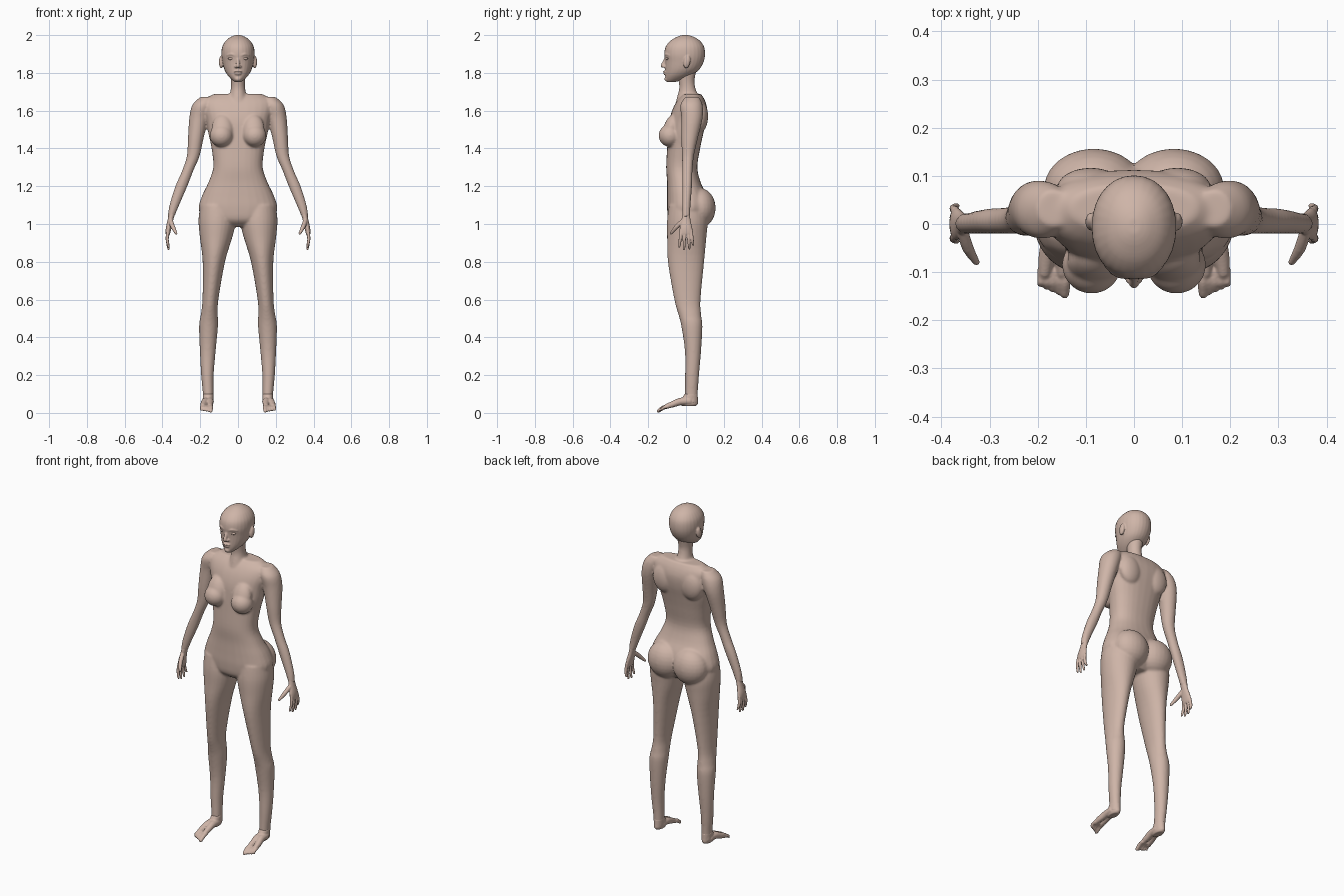
import bpy, bmesh, math
from mathutils import Vector, Matrix

skin = bpy.data.materials.new("skin")
skin.diffuse_color = (0.62, 0.46, 0.39, 1)


def bridge(bm, rings):
    """Close a stack of vertex rings into a solid."""
    n = len(rings[0])
    for a, b in zip(rings, rings[1:]):
        for i in range(n):
            bm.faces.new((a[i], a[(i + 1) % n], b[(i + 1) % n], b[i]))
    bm.faces.new(rings[0][::-1])
    bm.faces.new(rings[-1])


def spline(rows, steps=4):
    """Smoothly resample a table of section values."""
    out = []
    for i in range(len(rows) - 1):
        p = [rows[max(i - 1, 0)], rows[i], rows[i + 1], rows[min(i + 2, len(rows) - 1)]]
        for k in range(steps):
            t = k / steps
            out.append([0.5 * (2 * b + (c - a) * t + (2 * a - 5 * b + 4 * c - d) * t * t
                               + (3 * b - a - 3 * c + d) * t ** 3) for a, b, c, d in zip(*p)])
    return out + [list(rows[-1])]


def loft(bm, rows, side=1, power=2.0, n=28):
    """Horizontal sections: height, centre x, half width, front y, back y."""
    rings = []
    for z, cx, rx, y0, y1 in spline(rows):
        ring = []
        for i in range(n):
            a = 2 * math.pi * i / n
            c, s = math.cos(a), math.sin(a)
            x = cx + rx * math.copysign(abs(c) ** (2 / power), c)
            y = (y0 + y1) / 2 + (y1 - y0) / 2 * math.copysign(abs(s) ** (2 / power), s)
            ring.append(bm.verts.new((side * x, y, z)))
        rings.append(ring)
    bridge(bm, rings)


def tube(bm, pts, side=1, n=12):
    """Round limb through points (x, y, z, radius) with rounded ends."""
    rows = spline(pts, 3)
    P = [Vector(r[:3]) for r in rows]
    d0, d1 = (P[0] - P[1]).normalized(), (P[-1] - P[-2]).normalized()
    r0, r1 = rows[0][3], rows[-1][3]
    items = [(P[0] + d0 * r0 * .8, r0 * .5)] + [(p, r[3]) for p, r in zip(P, rows)] \
        + [(P[-1] + d1 * r1 * .8, r1 * .5)]
    rot = (P[-1] - P[0]).to_track_quat('Z', 'Y')
    rings = []
    for p, r in items:
        ring = []
        for i in range(n):
            a = 2 * math.pi * i / n
            v = p + rot @ Vector((r * math.cos(a), r * math.sin(a), 0))
            ring.append(bm.verts.new((v.x * side, v.y, v.z)))
        rings.append(ring)
    bridge(bm, rings)


def ball(bm, centre, radii, side=1, tilt=0):
    m = Matrix.Translation((centre[0] * side, centre[1], centre[2])) \
        @ Matrix.Rotation(tilt, 4, 'X') @ Matrix.Diagonal((*radii, 1))
    bmesh.ops.create_uvsphere(bm, u_segments=24, v_segments=14, radius=1, matrix=m)


def finish(name, bm, voxel=0, smooth=0):
    """Make the object; optionally fuse its pieces into one soft skin."""
    bmesh.ops.recalc_face_normals(bm, faces=bm.faces)
    me = bpy.data.meshes.new(name)
    bm.to_mesh(me)
    bm.free()
    ob = bpy.data.objects.new(name, me)
    bpy.context.collection.objects.link(ob)
    bpy.context.view_layer.objects.active = ob
    ob.select_set(True)
    if voxel:
        m = ob.modifiers.new("fuse", 'REMESH')
        m.mode, m.voxel_size = 'VOXEL', voxel
        bpy.ops.object.modifier_apply(modifier=m.name)
        m = ob.modifiers.new("soften", 'SMOOTH')
        m.factor, m.iterations = 0.5, smooth
        bpy.ops.object.modifier_apply(modifier=m.name)
    ob.data.materials.clear()
    ob.data.materials.append(skin)
    bpy.ops.object.shade_smooth_by_angle(angle=math.radians(60))
    ob.select_set(False)
    return ob


TORSO = [(.985, 0, .08, -.05, .07), (1.02, 0, .17, -.09, .10), (1.08, 0, .208, -.10, .12),
         (1.15, 0, .19, -.10, .11), (1.22, 0, .157, -.10, .078), (1.30, 0, .131, -.105, .06),
         (1.40, 0, .14, -.10, .075), (1.48, 0, .157, -.095, .092), (1.55, 0, .168, -.088, .108),
         (1.61, 0, .185, -.07, .112), (1.655, 0, .18, -.045, .10), (1.688, 0, .13, -.015, .08)]
NECK = [(1.64, 0, .065, -.055, .085), (1.68, 0, .046, -.045, .065), (1.72, 0, .038, -.036, .05),
        (1.76, 0, .038, -.04, .045), (1.81, 0, .045, -.05, .055)]
LEG = [(1.10, .11, .09, -.09, .10), (1.02, .11, .099, -.10, .115), (.93, .116, .086, -.10, .108),
       (.80, .128, .059, -.096, .096), (.60, .146, .042, -.062, .077), (.52, .152, .045, -.04, .08),
       (.46, .156, .050, -.025, .087), (.33, .160, .042, -.006, .08), (.20, .162, .033, -.005, .069),
       (.10, .158, .028, -.006, .062), (.05, .159, .027, -.006, .062)]
ARM = [(1.672, .165, .035, -.005, .07), (1.63, .187, .055, -.03, .088), (1.56, .207, .051, -.025, .088),
       (1.45, .224, .041, -.025, .062), (1.36, .237, .034, -.021, .042), (1.28, .267, .030, -.02, .034),
       (1.20, .300, .032, -.02, .032), (1.10, .337, .026, -.02, .024), (1.04, .354, .018, -.02, .022)]

# body: trunk, neck and limbs fused together
bm = bmesh.new()
loft(bm, TORSO, power=2.35)
loft(bm, NECK)
for s in (1, -1):
    loft(bm, LEG, s)
    loft(bm, ARM, s)
    ball(bm, (.088, -.085, 1.468), (.062, .06, .06), s)          # breast
    ball(bm, (.082, -.08, 1.50), (.058, .042, .085), s, -.3)     # upper breast slope
    ball(bm, (.083, .072, 1.085), (.105, .085, .105), s)         # buttock
    ball(bm, (.09, .075, 1.57), (.07, .042, .085), s)            # shoulder blade
finish("body", bm, .0065, 6)

# head with jaw, nose, lips, brow and ears
HEAD = [(1.751, 0, .015, -.10, -.06), (1.766, 0, .035, -.108, -.01), (1.79, 0, .057, -.110, .035),
        (1.82, 0, .073, -.110, .072), (1.86, 0, .083, -.111, .094), (1.90, 0, .088, -.115, .101),
        (1.94, 0, .083, -.107, .095), (1.972, 0, .063, -.080, .072), (1.992, 0, .035, -.045, .038),
        (2.0, 0, .012, -.02, .012)]
bm = bmesh.new()
loft(bm, HEAD, power=2.1)
tube(bm, [(0, -.107, 1.878, .007), (0, -.117, 1.855, .009), (0, -.124, 1.836, .011)])
ball(bm, (0, -.110, 1.806), (.023, .012, .006))                  # upper lip
ball(bm, (0, -.108, 1.795), (.019, .012, .006))                  # lower lip
ball(bm, (0, -.100, 1.768), (.018, .014, .014))                  # chin
for s in (1, -1):
    ball(bm, (.011, -.114, 1.833), (.008, .009, .007), s)        # nostril wing
    tube(bm, [(.015, -.110, 1.893, .006), (.036, -.105, 1.899, .006), (.058, -.087, 1.893, .005)], s)
    ball(bm, (.089, .005, 1.858), (.012, .018, .034), s, -.2)    # ear
finish("head", bm, .004, 3)

# eyes
for s, side in ((1, "left"), (-1, "right")):
    bm = bmesh.new()
    ball(bm, (.035, -.0965, 1.876), (.017, .011, .008), s)
    finish(side + "_eye", bm)

# hands: palm, four fingers and a thumb
PALM = [(1.055, .350, .017, -.019, .021), (1.02, .358, .015, -.024, .024), (.98, .367, .015, -.033, .033),
        (.95, .371, .012, -.034, .036), (.94, .371, .008, -.03, .032)]
FINGERS = [(-.025, -.036, .880), (-.008, -.010, .867), (.010, .018, .870), (.027, .038, .890)]
for s, side in ((1, "left"), (-1, "right")):
    bm = bmesh.new()
    loft(bm, PALM, s)
    for y0, y1, z in FINGERS:
        tube(bm, [(.370, y0, .965, .009), (.375, (y0 + y1) / 2, .92, .0085), (.368, y1, z, .006)], s)
    tube(bm, [(.357, -.012, 1.02, .012), (.345, -.05, .985, .012), (.327, -.080, .95, .007)], s)
    finish(side + "_hand", bm, .003, 2)

# feet: heel, instep, ball and toes
for s, side in ((1, "left"), (-1, "right")):
    bm = bmesh.new()
    loft(bm, [(.10, .158, .028, -.008, .062), (.07, .158, .028, -.025, .063),
              (.048, .158, .026, -.03, .063), (.036, .158, .02, -.02, .052)], s)
    for dx in (-.012, .012):
        tube(bm, [(.159 + dx * .8, .02, .062, .022), (.161 + dx, -.03, .060, .020),
                  (.165 + dx * 1.4, -.07, .046, .017), (.167 + dx * 1.6, -.105, .034, .013)], s)
    for i in range(5):
        x = .143 + .0125 * i
        r = .0115 if i == 0 else .0085
        tube(bm, [(x, -.095, .034, r), (x, -.12, .028, r), (x + .001, -.147 + .005 * i, .010 + .002 * i, r * .85)], s)
    finish(side + "_foot", bm, .0035, 3)
